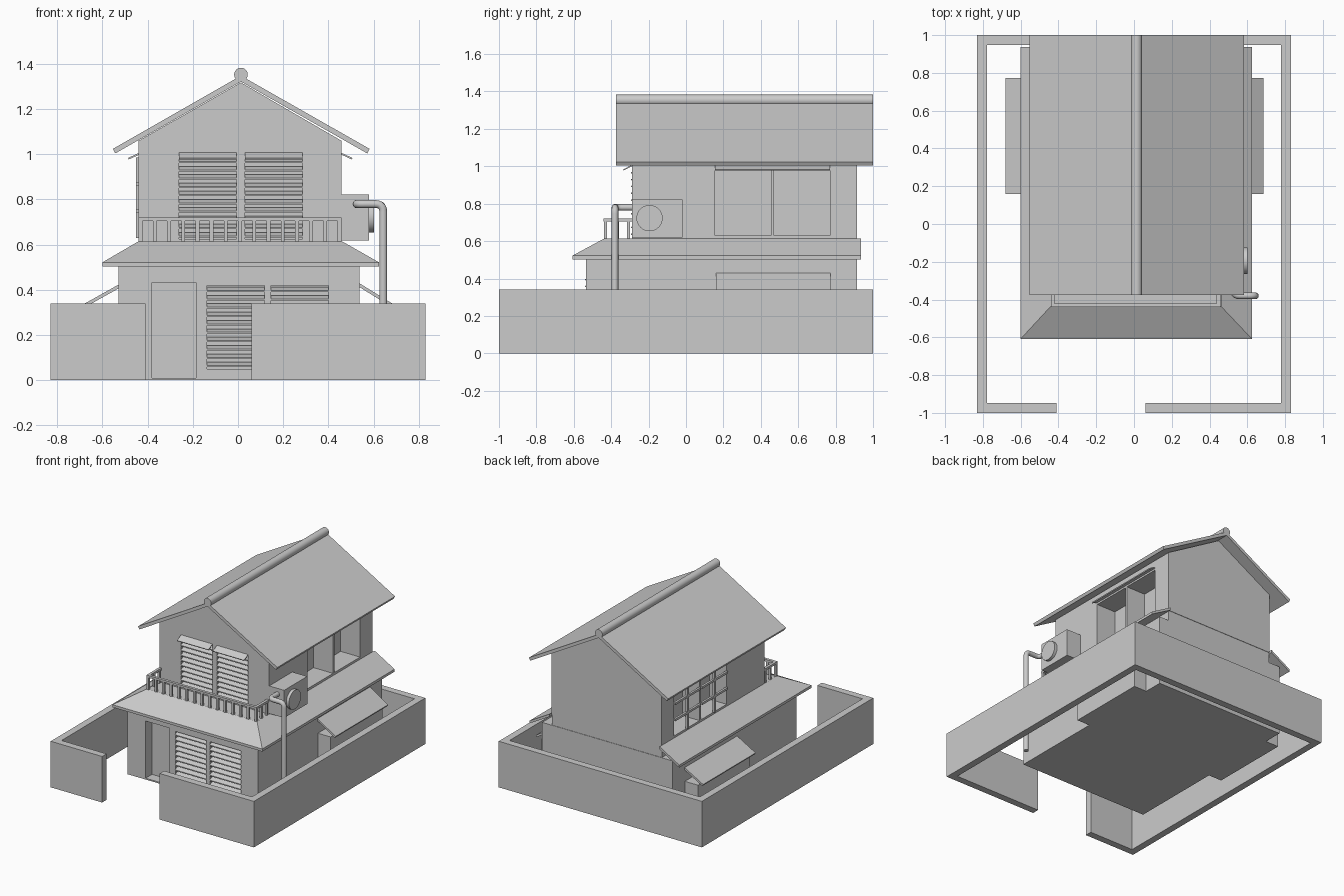
import bpy, bmesh, math
from mathutils import Vector

if "Cube" in bpy.data.objects:
    bpy.data.objects.remove(bpy.data.objects["Cube"])

CX = 0.01  # centre line of the house


def finish(name, bm):
    bmesh.ops.recalc_face_normals(bm, faces=bm.faces)
    me = bpy.data.meshes.new(name)
    bm.to_mesh(me)
    bm.free()
    ob = bpy.data.objects.new(name, me)
    bpy.context.collection.objects.link(ob)
    return ob


def add_box(bm, x0, x1, y0, y1, z0, z1):
    vs = bmesh.ops.create_cube(bm, size=1)["verts"]
    for v in vs:
        v.co = ((x0 + x1) / 2 + v.co.x * (x1 - x0),
                (y0 + y1) / 2 + v.co.y * (y1 - y0),
                (z0 + z1) / 2 + v.co.z * (z1 - z0))


def boxes(name, *specs):
    bm = bmesh.new()
    for s in specs:
        add_box(bm, *s)
    return finish(name, bm)


def prism(name, pts, axis, a, b):
    """Extrude a profile along x (points are y,z) or y (points are x,z)."""
    bm = bmesh.new()
    put = (lambda p, t: (t, p[0], p[1])) if axis == "x" else (lambda p, t: (p[0], t, p[1]))
    lo = [bm.verts.new(put(p, a)) for p in pts]
    hi = [bm.verts.new(put(p, b)) for p in pts]
    bm.faces.new(lo)
    bm.faces.new(hi)
    for i in range(len(pts)):
        j = (i + 1) % len(pts)
        bm.faces.new((lo[i], lo[j], hi[j], hi[i]))
    return finish(name, bm)


def cut(ob, cutter):
    m = ob.modifiers.new("openings", "BOOLEAN")
    m.operation = "DIFFERENCE"
    m.solver = "EXACT"
    m.object = cutter
    cutter.hide_render = True
    cutter.display_type = "WIRE"


def cylinder(name, loc, r, depth, axis, n=32):
    rot = {"x": (0, math.pi / 2, 0), "y": (math.pi / 2, 0, 0)}[axis]
    bpy.ops.mesh.primitive_cylinder_add(vertices=n, radius=r, depth=depth, location=loc, rotation=rot)
    ob = bpy.context.object
    ob.name = name
    bpy.ops.object.shade_smooth_by_angle()
    return ob


# Garden wall with a gate gap in the front
T = 0.052
boxes("garden_wall_left", (-0.83, -0.83 + T, -1, 1, 0, 0.34))
boxes("garden_wall_right", (0.83 - T, 0.83, -1, 1, 0, 0.34))
boxes("garden_wall_back", (-0.83 + T, 0.83 - T, 1 - T, 1, 0, 0.34))
boxes("garden_wall_front_left", (-0.83 + T, -0.41, -1, -1 + T, 0, 0.34))
boxes("garden_wall_front_right", (0.06, 0.83 - T, -1, -1 + T, 0, 0.34))

# Openings
low_windows = [(-0.138, 0.118), (0.145, 0.40)]
up_windows = [(-0.262, -0.006), (0.03, 0.285)]
side_panes = [(0.155, 0.455), (0.47, 0.77)]

# Ground floor with door and window recesses
ground = boxes("ground_floor", (-0.53, 0.537, -0.535, 0.913, 0, 0.525))
cut(ground, boxes("ground_cutter", (-0.38, -0.185, -0.6, -0.46, 0.01, 0.432),
                  *[(a, b, -0.6, -0.485, 0.05, 0.42) for a, b in low_windows]))

# Balcony floor and the upper floor with its gable
boxes("balcony_floor", (-0.44, 0.458, -0.44, 0.91, 0.50, 0.612))
upper = prism("upper_floor", [(-0.44, 0.605), (0.458, 0.605), (0.458, 1.06),
                              (0.013, 1.318), (-0.44, 1.06)], "y", -0.29, 0.913)
cut(upper, boxes("upper_cutter",
                 *[(a, b, -0.36, -0.24, 0.625, 1.0) for a, b in up_windows],
                 *[(0.30, 0.52, a, b, 0.63, 0.985) for a, b in side_panes],
                 *[(-0.52, -0.30, a, b, 0.63, 0.985) for a, b in side_panes]))

# Main roof and ridge tube
prism("main_roof", [(0.013, 1.348), (-0.554, 1.024), (-0.543, 1.004), (0.013, 1.322),
                    (0.572, 1.004), (0.583, 1.024)], "y", -0.375, 1.0)
cylinder("roof_ridge", (0.013, 0.3125, 1.353), 0.03, 1.375, "y")


# Skirt roof wrapping front and both sides
def skirt_roof():
    bm = bmesh.new()
    outer = [(-0.60, 0.936), (-0.60, -0.608), (0.624, -0.608), (0.624, 0.936)]
    inner = [(-0.44, 0.936), (-0.44, -0.435), (0.46, -0.435), (0.46, 0.936)]
    rings = []
    for o, i in zip(outer, inner):
        rings.append([bm.verts.new((*p, z)) for p, z in
                      ((o, 0.522), (i, 0.615), (i, 0.595), (o, 0.503))])
    for a, b in zip(rings, rings[1:]):
        for k in range(4):
            bm.faces.new((a[k], a[k - 1], b[k - 1], b[k]))
    bm.faces.new(rings[0])
    bm.faces.new(rings[-1])
    finish("skirt_roof", bm)


skirt_roof()


# Louvred shutters
def louvres(name, a, b, wall_y, z0, z1, n=10):
    bm = bmesh.new()
    pitch = (z1 - z0) / n
    for k in range(n):
        z = z0 + pitch * (k + 0.5)
        prof = [(wall_y - 0.004, z - 0.011), (wall_y - 0.004, z - 0.004),
                (wall_y + 0.035, z + 0.011), (wall_y + 0.035, z + 0.004)]
        lo = [bm.verts.new((a, *p)) for p in prof]
        hi = [bm.verts.new((b, *p)) for p in prof]
        bm.faces.new(lo)
        bm.faces.new(hi)
        for i in range(4):
            bm.faces.new((lo[i], lo[i - 1], hi[i - 1], hi[i]))
    finish(name, bm)


for i, (a, b) in enumerate(low_windows):
    louvres(f"lower_shutter_{i}", a, b, -0.535, 0.05, 0.42)
for i, (a, b) in enumerate(up_windows):
    louvres(f"upper_shutter_{i}", a, b, -0.29, 0.625, 0.99)
    prism(f"front_awning_{i}", [(-0.285, 1.01), (-0.337, 0.983), (-0.334, 0.977), (-0.285, 1.002)],
          "x", a, b)

# Side parts, mirrored left and right
for s, side in ((-1, "left"), (1, "right")):
    wall_up, wall_low = 0.449, 0.533
    fx = lambda pts: [(CX * (1 if abs(x) < 0.6 else 0.2) + s * x, z) for x, z in pts]
    prism(f"{side}_upper_awning", fx([(wall_up - 0.005, 1.008), (0.497, 0.984), (0.494, 0.977),
                                      (wall_up - 0.005, 1.0)]), "y", 0.155, 0.77)
    prism(f"{side}_lower_awning", fx([(wall_low - 0.01, 0.432), (0.683, 0.338), (0.676, 0.325),
                                      (wall_low - 0.01, 0.415)]), "y", 0.16, 0.773)
    prism(f"{side}_bay", fx([(0.5, 0), (0.64, 0), (0.64, 0.32), (0.5, 0.32)]), "y", 0.165, 0.77)

# Glazing bars in the left upper window
for i, (a, b) in enumerate(side_panes):
    m = (a + b) / 2
    boxes(f"left_window_bars_{i}", (-0.452, -0.436, m - 0.008, m + 0.008, 0.63, 0.985),
          *[(-0.452, -0.436, a, b, z - 0.008, z + 0.008) for z in (0.75, 0.87)])

# Balcony railing
boxes("balcony_top_rail", (-0.44, 0.458, -0.44, -0.42, 0.704, 0.72),
      (-0.44, -0.42, -0.42, -0.29, 0.704, 0.72), (0.438, 0.458, -0.42, -0.29, 0.704, 0.72))
N = 14
bals = []
for k in range(N + 1):
    x = -0.44 + k * (0.898 - 0.017) / N
    bals.append((x, x + 0.017, -0.438, -0.422, 0.61, 0.706))
for y in (-0.375, -0.315):
    bals += [(-0.438, -0.422, y, y + 0.016, 0.61, 0.706), (0.44, 0.456, y, y + 0.016, 0.61, 0.706)]
boxes("balusters", *bals)

# Outdoor air unit with fan disc
boxes("air_unit", (0.44, 0.58, -0.29, -0.02, 0.618, 0.822))
cylinder("air_unit_fan", (0.585, -0.195, 0.723), 0.07, 0.034, "x")


# Drain pipe with rounded elbows
def pipe(name, pts, r, bend):
    pts = [Vector(p) for p in pts]
    path = [pts[0]]
    for p, c, n in zip(pts, pts[1:], pts[2:]):
        a, b = c + (p - c).normalized() * bend, c + (n - c).normalized() * bend
        for k in range(6):
            t = k / 5
            path.append(a * (1 - t) ** 2 + c * 2 * t * (1 - t) + b * t * t)
    path.append(pts[-1])
    cu = bpy.data.curves.new(name, "CURVE")
    cu.dimensions = "3D"
    cu.bevel_depth = r
    cu.bevel_resolution = 3
    cu.use_fill_caps = True
    sp = cu.splines.new("POLY")
    sp.points.add(len(path) - 1)
    for q, v in zip(sp.points, path):
        q.co = (*v, 1)
    bpy.context.collection.objects.link(bpy.data.objects.new(name, cu))


pipe("drain_pipe", [(0.525, -0.28, 0.78), (0.525, -0.38, 0.78), (0.643, -0.38, 0.78),
                    (0.643, -0.38, 0)], 0.018, 0.035)
